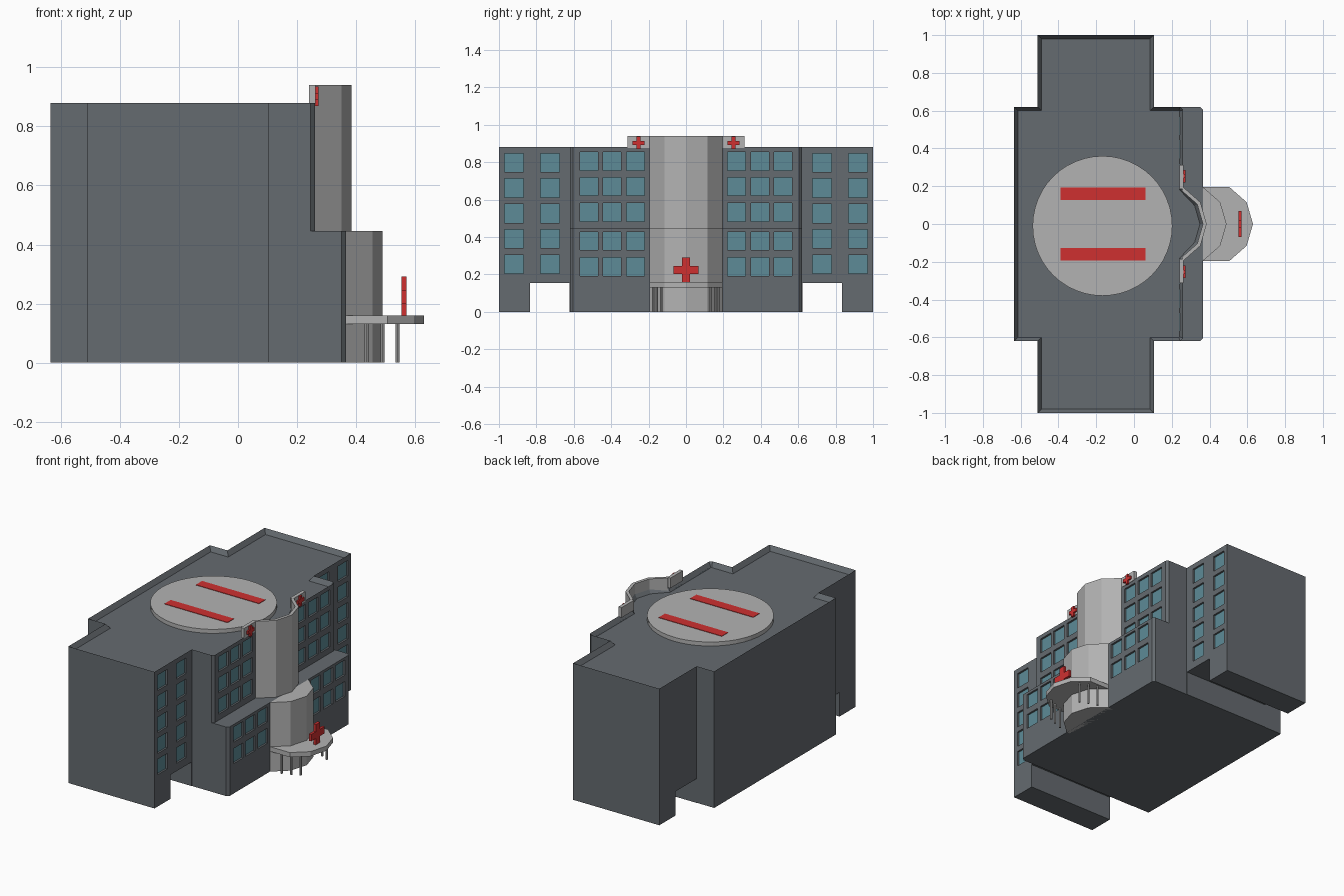
import bpy, bmesh, math
from mathutils import Matrix

if "Cube" in bpy.data.objects:
    bpy.data.objects.remove(bpy.data.objects["Cube"])


def material(name, rgb):
    m = bpy.data.materials.new(name)
    m.diffuse_color = (*rgb, 1)
    m.use_nodes = True
    m.node_tree.nodes["Principled BSDF"].inputs["Base Color"].default_value = m.diffuse_color
    return m


DARK = material("dark_wall", (0.13, 0.145, 0.16))
LIGHT = material("light_concrete", (0.45, 0.45, 0.45))
GLASS = material("window_glass", (0.11, 0.26, 0.31))
RED = material("red_paint", (0.62, 0.03, 0.03))


def finish(name, bm, mat):
    bmesh.ops.recalc_face_normals(bm, faces=bm.faces)
    me = bpy.data.meshes.new(name)
    bm.to_mesh(me)
    bm.free()
    ob = bpy.data.objects.new(name, me)
    bpy.context.collection.objects.link(ob)
    if mat:
        me.materials.append(mat)
    return ob


def prism(name, plan, z0, z1, mat, rim=0, drop=0):
    """Extrude a plan outline; an optional rim leaves a parapet round a sunken top."""
    bm = bmesh.new()
    base = bm.faces.new([bm.verts.new((x, y, z0)) for x, y in plan])
    ext = bmesh.ops.extrude_face_region(bm, geom=[base], use_keep_orig=True)["geom"]
    bmesh.ops.translate(bm, vec=(0, 0, z1 - z0),
                        verts=[g for g in ext if isinstance(g, bmesh.types.BMVert)])
    bmesh.ops.recalc_face_normals(bm, faces=bm.faces)
    if rim:
        top = max(bm.faces, key=lambda f: f.calc_center_median().z)
        bmesh.ops.inset_region(bm, faces=[top], thickness=rim, use_even_offset=True)
        bmesh.ops.translate(bm, vec=(0, 0, -drop), verts=top.verts[:])
    return finish(name, bm, mat)


def boxes(name, spans, mat):
    """One object made of boxes, each given as (x0, x1, y0, y1, z0, z1)."""
    bm = bmesh.new()
    for x0, x1, y0, y1, z0, z1 in spans:
        m = Matrix.Translation(((x0 + x1) / 2, (y0 + y1) / 2, (z0 + z1) / 2))
        bmesh.ops.create_cube(bm, size=1, matrix=m @ Matrix.Diagonal((x1 - x0, y1 - y0, z1 - z0, 1)))
    return finish(name, bm, mat)


def cylinder(name, x, y, z0, z1, r, sides, mat):
    bm = bmesh.new()
    bmesh.ops.create_cone(bm, cap_ends=True, segments=sides, radius1=r, radius2=r, depth=z1 - z0,
                          matrix=Matrix.Translation((x, y, (z0 + z1) / 2)))
    return finish(name, bm, mat)


def cut(ob, spans):
    cutter = boxes("cutter", spans, None)
    cutter.hide_render = True
    mod = ob.modifiers.new("cut", 'BOOLEAN')
    mod.operation, mod.solver, mod.object = 'DIFFERENCE', 'EXACT', cutter
    bpy.context.view_layer.objects.active = ob
    bpy.ops.object.modifier_apply(modifier=mod.name)
    bpy.data.objects.remove(cutter)


def arc(cx, r, n=4, half=65):
    return [(cx + r * math.cos(math.radians(a)), r * math.sin(math.radians(a)))
            for a in (-half + 2 * half * i / n for i in range(n + 1))]


def windows(x, cols, rows, w=0.097):
    """Cutter and glass spans for a mirrored window grid on a wall facing +x."""
    holes, panes = [], []
    for c in cols:
        for y in (c, -c):
            for z in rows:
                s = (y - w / 2, y + w / 2, z - w / 2, z + w / 2)
                holes.append((x - 0.015, x + 0.02, *s))
                panes.append((x - 0.018, x - 0.012, *s))
    return holes, panes


# Main building with wings, parapet and a bulge behind the tower
half = [(0.37, 0), (0.339, 0.107), (0.26, 0.19), (0.26, 0.605), (0.245, 0.62), (0.105, 0.62),
        (0.105, 1), (-0.51, 1), (-0.51, 0.62), (-0.635, 0.62)]
plan = half + [(x, -y) for x, y in reversed(half) if y > 0]
body = prism("main_building", plan, 0, 0.88, DARK, rim=0.02, drop=0.03)

# Lower front block with chamfered corners
half = [(0.365, 0.605), (0.35, 0.62), (0.245, 0.62)]
plan = half + [(x, -y) for x, y in reversed(half)]
block = prism("lower_front_block", plan, 0, 0.445, DARK)

# Recessed windows and the passages under the wings
MID_COLS = (0.27, 0.396, 0.519)
up_holes, up_panes = windows(0.26, MID_COLS, (0.805, 0.67, 0.532))
wing_holes, wing_panes = windows(0.105, (0.727, 0.92), (0.797, 0.662, 0.526, 0.391, 0.255), 0.1)
low_holes, low_panes = windows(0.365, MID_COLS, (0.379, 0.241))
passages = [(-0.6, 0.2, 0.622, 0.835, -0.1, 0.155), (-0.6, 0.2, -0.835, -0.622, -0.1, 0.155)]
cut(body, up_holes + wing_holes + passages)
cut(block, low_holes)
boxes("upper_windows", up_panes, GLASS)
boxes("wing_windows", wing_panes, GLASS)
boxes("lower_windows", low_panes, GLASS)

# Faceted entrance tower: curved upper shell, wider lower drum, canopy
prism("tower_upper", arc(0.17, 0.215) + arc(0.17, 0.195)[::-1], 0.44, 0.94, LIGHT)
prism("tower_lower", [(0.3, -0.195)] + arc(0.275, 0.215) + [(0.3, 0.195)], 0, 0.445, LIGHT)
prism("entrance_canopy", [(0.35, -0.195)] + arc(0.415, 0.215) + [(0.35, 0.195)], 0.13, 0.16, LIGHT)
for s, side in ((1, "left"), (-1, "right")):
    for i, (x, y) in enumerate(((0.435, 0.176), (0.49, 0.157), (0.54, 0.133))):
        cylinder(f"canopy_column_{side}_{i + 1}", x, s * y, 0, 0.135, 0.007, 8, LIGHT)


# Sign panels beside the tower, and red crosses
def cross(name, x0, x1, y, z, r, t):
    plus = [(-t, -r), (t, -r), (t, -t), (r, -t), (r, t), (t, t),
            (t, r), (-t, r), (-t, t), (-r, t), (-r, -t), (-t, -t)]
    ob = prism(name, plan=plus, z0=0, z1=x1 - x0, mat=RED)
    ob.data.transform(Matrix(((0, 0, 1, x0), (1, 0, 0, y), (0, 1, 0, z), (0, 0, 0, 1))))


for s, side in ((1, "left"), (-1, "right")):
    y0, y1 = sorted((s * 0.185, s * 0.312))
    boxes(f"sign_panel_{side}", [(0.24, 0.262, y0, y1, 0.875, 0.94)], LIGHT)
    cross(f"sign_cross_{side}", 0.26, 0.272, s * 0.254, 0.903, 0.033, 0.011)
cross("canopy_cross", 0.553, 0.57, 0, 0.223, 0.068, 0.022)

# Rooftop landing pad with painted stripes
cylinder("landing_pad", -0.167, -0.01, 0.84, 0.876, 0.37, 48, LIGHT)
boxes("landing_stripes", [(-0.39, 0.06, 0.128, 0.192, 0.87, 0.879),
                          (-0.39, 0.06, -0.192, -0.128, 0.87, 0.879)], RED)
